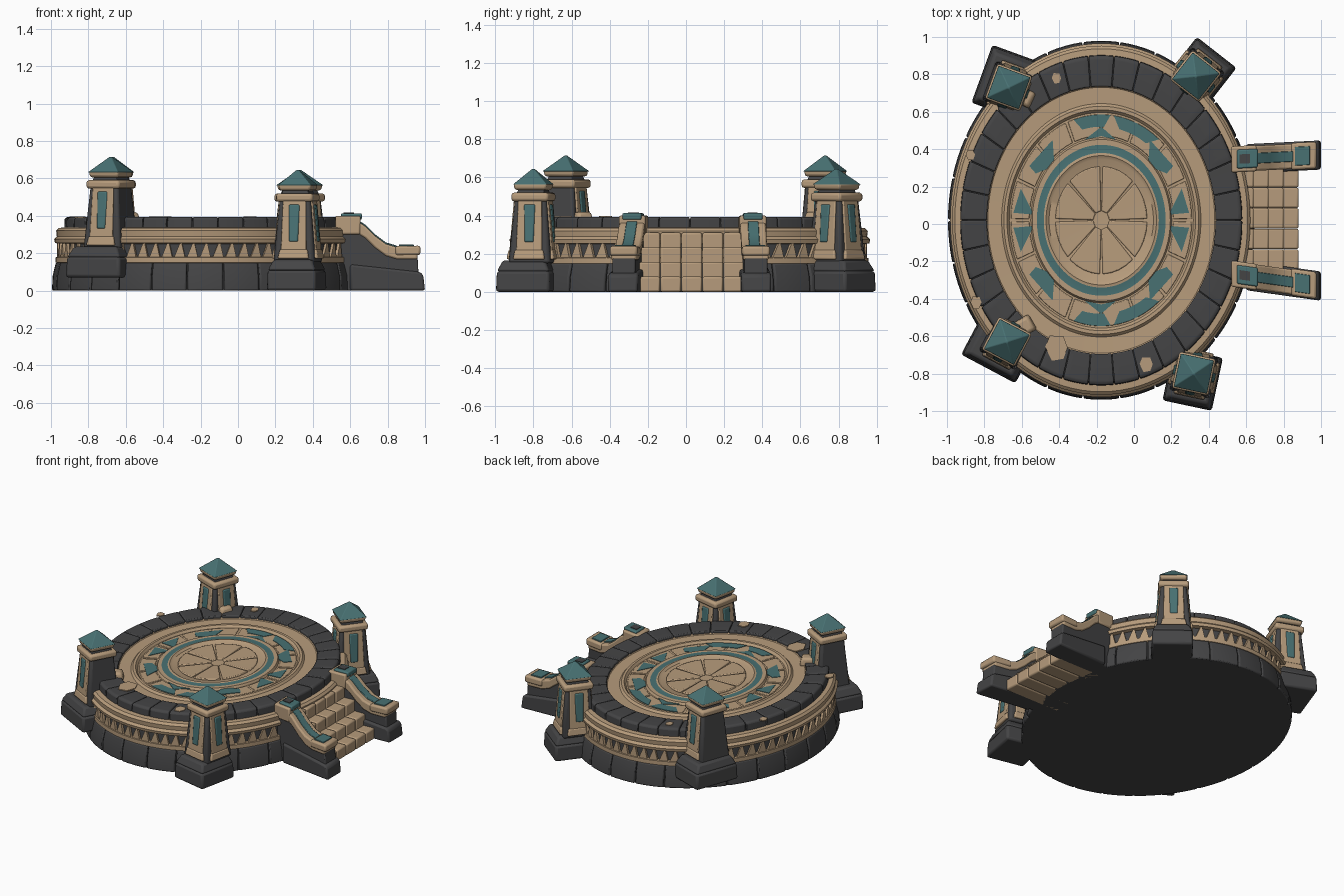
import bpy, bmesh, math
from mathutils import Matrix, Vector

cube = bpy.data.objects.get("Cube")
if cube:
    bpy.data.objects.remove(cube, do_unlink=True)


def material(name, rgb):
    m = bpy.data.materials.new(name)
    m.use_nodes = True
    m.diffuse_color = (*rgb, 1)
    m.node_tree.nodes["Principled BSDF"].inputs["Base Color"].default_value = (*rgb, 1)
    return m


DARK, TAN, TEAL = range(3)
MATS = [material("charcoal stone", (0.058, 0.058, 0.06)),
        material("sandstone", (0.47, 0.33, 0.2)),
        material("teal tile", (0.065, 0.165, 0.17))]
CX, CY, RX, RY = -0.175, 0.02, 0.82, 0.96


def oval(f, a, z):
    return Vector((CX + RX * f * math.cos(a), CY + RY * f * math.sin(a), z))


def finish(name, bm, mat=None, bevel=0.0, smooth=35):
    bmesh.ops.recalc_face_normals(bm, faces=bm.faces)
    mesh = bpy.data.meshes.new(name)
    bm.to_mesh(mesh)
    bm.free()
    ob = bpy.data.objects.new(name, mesh)
    bpy.context.collection.objects.link(ob)
    for m in (MATS if mat is None else [MATS[mat]]):
        mesh.materials.append(m)
    if bevel:
        b = ob.modifiers.new("Bevel", "BEVEL")
        b.width, b.segments, b.limit_method = bevel, 2, "ANGLE"
    bpy.ops.object.select_all(action="DESELECT")
    ob.select_set(True)
    bpy.context.view_layer.objects.active = ob
    bpy.ops.object.shade_smooth_by_angle(angle=math.radians(smooth))
    return ob


def loft(bm, low, high):
    """Close two matching loops into a solid."""
    a, b = [bm.verts.new(p) for p in low], [bm.verts.new(p) for p in high]
    bm.faces.new(a[::-1])
    bm.faces.new(b)
    for i in range(len(a)):
        j = (i + 1) % len(a)
        bm.faces.new((a[i], a[j], b[j], b[i]))


def lathe(name, profile, n=96):
    """Oval turning; every profile point carries the colour of the band after it."""
    bm = bmesh.new()
    rings = [[bm.verts.new(oval(f, math.tau * i / n, z)) for i in range(n)] for f, z, _ in profile]
    for k in range(len(rings) - 1):
        for i in range(n):
            j = (i + 1) % n
            face = bm.faces.new((rings[k][i], rings[k][j], rings[k + 1][j], rings[k + 1][i]))
            face.material_index = profile[k][2]
    bm.faces.new(rings[0][::-1]).material_index = DARK
    bm.faces.new(rings[-1]).material_index = TAN
    finish(name, bm)


def blocks(name, n, section, mat, bevel, gap=0.004, steps=4):
    """Ring of separate curved stones with the given (radius, z) section."""
    bm = bmesh.new()
    for k in range(n):
        a0, a1 = math.tau * k / n + gap, math.tau * (k + 1) / n - gap
        loops = [[bm.verts.new(oval(f, a0 + (a1 - a0) * s / steps, z)) for f, z in section]
                 for s in range(steps + 1)]
        bm.faces.new(loops[0])
        bm.faces.new(loops[-1][::-1])
        for p, q in zip(loops, loops[1:]):
            for i in range(len(section)):
                j = (i + 1) % len(section)
                bm.faces.new((p[i], p[j], q[j], q[i]))
    finish(name, bm, mat, bevel)


def frustum(name, bottom, top, z0, z1, mat, at, bevel=0.01):
    """Tapered block; bottom and top are (width, depth)."""
    bm = bmesh.new()
    corners = ((-.5, -.5), (.5, -.5), (.5, .5), (-.5, .5))
    loft(bm, *[[at @ Vector((x * w, y * d, z)) for x, y in corners]
               for (w, d), z in ((bottom, z0), (top, z1))])
    return finish(name, bm, mat, bevel)


# Platform body: plinth core, frieze recess, rim and recessed floor
lathe("platform", [
    (0.985, 0, DARK), (0.96, 0.145, TAN), (0.975, 0.15, TAN), (0.975, 0.178, TAN),
    (0.95, 0.182, DARK), (0.95, 0.25, TAN), (0.98, 0.255, TAN), (0.985, 0.275, TAN),
    (0.968, 0.29, TAN), (0.972, 0.32, TAN), (0.955, 0.335, TAN), (0.91, 0.338, DARK),
    (0.9, 0.372, DARK), (0.75, 0.376, TAN), (0.74, 0.366, TAN), (0.65, 0.364, TAN),
    (0.635, 0.378, TAN), (0.615, 0.378, TAN), (0.60, 0.362, TAN), (0.46, 0.362, TAN),
    (0.45, 0.378, TAN), (0.42, 0.378, TEAL), (0.375, 0.378, TAN), (0.36, 0.382, TAN),
    (0.34, 0.37, TAN), (0.02, 0.366, TAN)])
blocks("plinth_stones", 26, [(0.94, 0), (1.0, 0), (0.995, 0.08), (0.975, 0.15), (0.94, 0.15)], DARK, 0.008)
blocks("parapet_stones", 34, [(0.745, 0.35), (0.92, 0.33), (0.917, 0.385), (0.9, 0.394), (0.745, 0.388)],
       DARK, 0.006, 0.003)
blocks("medallion_wedges", 8, [(0.05, 0.36), (0.3, 0.36), (0.3, 0.379), (0.05, 0.374)], TAN, 0.006, 0.03)
blocks("floor_panels", 16, [(0.47, 0.355), (0.59, 0.355), (0.59, 0.367), (0.47, 0.367)], TAN, 0.004, 0.015)

# Carved frieze: row of upright triangles
bm = bmesh.new()
n = 72
for k in range(n):
    a, h = math.tau * k / n, math.pi / n
    tri = ((a - h * 0.85, 0.178), (a + h * 0.85, 0.178), (a + h * 0.35, 0.255), (a + h * 0.05, 0.255))
    loft(bm, [oval(0.945, t, z) for t, z in tri], [oval(0.968, t, z) for t, z in tri])
finish("frieze_triangles", bm, TAN)


# Thin inlays on the floor and worn patches on the parapet
def inlay(name, shapes, z, mat):
    bm = bmesh.new()
    for pts in shapes:
        loft(bm, *[[(CX + x, CY + y, h) for x, y in pts] for h in (z, z + 0.008)])
    finish(name, bm, mat)


def mirrored(pts):
    return [[(x * sx, y * sy) for x, y in pts] for sx in (1, -1) for sy in (1, -1)]


shapes = mirrored([(.47, .04), (.43, .17), (.36, .03)])
shapes += mirrored([(.385, .29), (.26, .43), (.25, .29), (.35, .25)])
for s in (1, -1):
    shapes.append([(-.09, s * .43), (0, s * .5), (.08, s * .43), (0, s * .45)])
    for start, end in ((108, 84), (82, 50)):
        arc = [math.radians(start + (end - start) * i / 6) for i in range(7)]
        shapes.append([(.48 * math.cos(t), s * .565 * math.sin(t)) for t in arc] +
                      [(.42 * math.cos(t), s * .5 * math.sin(t)) for t in arc[::-1][1:-1]])
inlay("teal_inlays", shapes, 0.362, TEAL)
worn = []
for x, y, r in ((-.7, .35, .025), (-.24, .76, .025), (-.67, -.44, .03), (.24, -.77, .035), (-.24, -.68, .06)):
    worn.append([(x + r * math.cos(t), y + r * 1.3 * math.sin(t)) for t in (0, .9, 2.2, 3.1, 4.3, 5.4)])
inlay("worn_patches", worn, 0.389, TAN)


# Corner towers
def tower(side, x, y, turn, lift, pedestal, shift, sides):
    at = Matrix.Translation((x, y, lift)) @ Matrix.Rotation(math.radians(turn), 4, "Z")
    foot = at @ Matrix.Translation((*shift, 0))
    w, d = pedestal
    frustum(side + "_pedestal", (w, d), (w * .97, d * .97), 0, 0.11, DARK, foot, 0.015)
    frustum(side + "_pedestal_top", (w * .97, d * .97), (w * .78, d * .78), 0.108, 0.165, DARK, foot, 0.012)
    frustum(side + "_shaft", (.225, .225), (.165, .165), 0.15, 0.505, DARK, at, 0.015)
    for q in sides:
        face = at @ Matrix.Rotation(q * math.pi / 2, 4, "Z")
        lean = face @ Matrix.Translation((0, -.108, .17)) @ Matrix.Rotation(-.085, 4, "X")
        frustum(side + "_panel", (.14, .022), (.125, .022), 0, .32, TAN, lean, 0.006)
        frustum(side + "_panel_foot", (.17, .04), (.15, .03), 0, .05, TAN, lean, 0.008)
        frustum(side + "_slit", (.05, .034), (.06, .034), .09, .29, TEAL, lean, 0.008)
    frustum(side + "_collar", (.2, .2), (.2, .2), 0.475, 0.52, TAN, at, 0.014)
    frustum(side + "_neck", (.15, .15), (.13, .13), 0.515, 0.545, DARK, at, 0.005)
    frustum(side + "_eave", (.17, .17), (.18, .18), 0.535, 0.57, TAN, at, 0.012)
    frustum(side + "_roof", (.185, .185), (.012, .012), 0.562, 0.645, TEAL, at, 0.004)


tower("front_left_tower", .32, -.80, -12, 0, (.27, .29), (0, -.03), range(4))
tower("back_left_tower", .33, .79, -38, 0, (.27, .28), (.01, .03), range(4))
tower("front_right_tower", -.68, -.63, -28, .07, (.33, .27), (-.02, -.04), (0, 2))
tower("back_right_tower", -.67, .73, -20, .07, (.26, .33), (-.03, .02), (0, 1, 2))
# Worn sandstone steps on the inner side of the right-hand towers
for name, y, a in (("back", .68, -25), ("front", -.55, 30)):
    at = Matrix.Translation((-.59, y, 0)) @ Matrix.Rotation(math.radians(a), 4, "Z")
    frustum(name + "_tower_step", (.12, .1), (.09, .08), .36, .42, TAN, at, .015)

# Stairs on the left side
for s in range(4):
    for k in range(5):
        front = 0.88 - 0.08 * s
        at = Matrix.Translation(((0.45 + front) / 2, -0.19 + 0.11 * k, 0))
        size = (front - 0.45, 0.109)
        frustum("stair_step", size, size, 0, 0.08 + 0.077 * s, TAN, at, 0.01)


# Stair rails: dark body, sandstone coping and teal inlay
def rail(name, y0, slope):
    def slab(part, outline, half, mat, bevel=0.008):
        bm = bmesh.new()
        loft(bm, *[[(x, y0 + slope * (x - .52) + s * half, z) for x, z in outline] for s in (-1, 1)])
        finish(name + part, bm, mat, bevel)

    curve = [(.64, .37), (.68, .345), (.73, .295), (.79, .25), (.85, .232), (.96, .232)]

    def strip(pts, lo, hi):
        return [(x, z + hi) for x, z in pts] + [(x, z + lo) for x, z in pts[::-1]]

    slab("_body", [(.5, 0), (.97, 0)] + [(x, z - .05) for x, z in curve[::-1]] + [(.5, .33)], .06, DARK)
    slab("_foot", [(.6, 0), (1, 0), (.99, .085), (.97, .1), (.6, .14)], .078, DARK, .012)
    slab("_coping", strip(curve, -.065, 0), .067, TAN, .01)
    slab("_scroll", strip([(.84, .238), (.975, .24)], -.05, 0), .072, TAN, .012)
    slab("_post", strip([(.52, .4), (.655, .4)], -.1, 0), .07, TAN, .01)
    slab("_post_cap", strip([(.55, .413), (.662, .413)], -.035, 0), .05, TEAL)
    slab("_post_socket", strip([(.565, .417), (.62, .417)], -.01, 0), .025, DARK, 0)
    slab("_inlay", strip(curve[:-1], -.02, .008), .028, TEAL, .003)
    slab("_end_tile", strip([(.86, .246), (.94, .246)], -.02, 0), .05, TEAL, .003)


rail("back_rail", .345, .05)
rail("front_rail", -.265, -.14)
